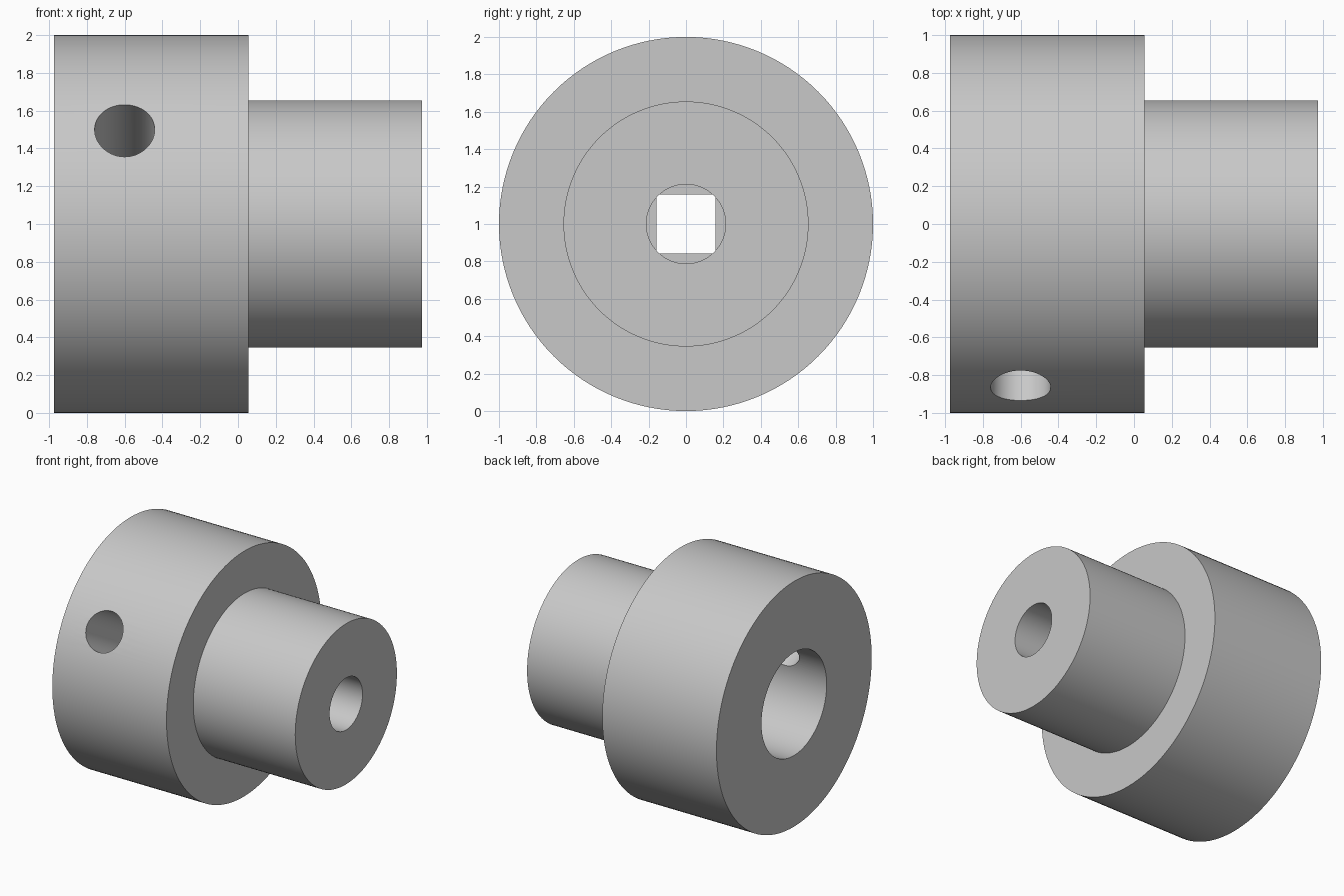
import bpy, bmesh, math
from mathutils import Matrix, Vector

if "Cube" in bpy.data.objects:
    bpy.data.objects.remove(bpy.data.objects["Cube"], do_unlink=True)

SEGMENTS = 128
X_LEFT, X_STEP, X_RIGHT = -0.975, 0.055, 0.975

steel = bpy.data.materials.new("grey_steel")
steel.use_nodes = True
GREY = (0.58, 0.58, 0.58, 1)
steel.diffuse_color = GREY
steel.node_tree.nodes["Principled BSDF"].inputs["Base Color"].default_value = GREY


def make_object(name, bm):
    bmesh.ops.recalc_face_normals(bm, faces=bm.faces)
    mesh = bpy.data.meshes.new(name)
    bm.to_mesh(mesh)
    bm.free()
    mesh.materials.append(steel)
    obj = bpy.data.objects.new(name, mesh)
    bpy.context.collection.objects.link(obj)
    return obj


def lathe(name, profile):
    """Turn an (x, radius) profile about the x axis."""
    bm = bmesh.new()
    verts = [bm.verts.new((x, 0, r)) for x, r in profile]
    edges = [bm.edges.new(pair) for pair in zip(verts, verts[1:])]
    bmesh.ops.spin(bm, geom=verts + edges, cent=(0, 0, 0), axis=(1, 0, 0),
                   angle=math.tau, steps=SEGMENTS, use_duplicate=False)
    bmesh.ops.remove_doubles(bm, verts=bm.verts, dist=1e-5)
    bmesh.ops.translate(bm, verts=bm.verts, vec=(0, 0, 1))
    return make_object(name, bm)


def cut(body, cutter):
    mod = body.modifiers.new(cutter.name, "BOOLEAN")
    mod.operation = "DIFFERENCE"
    mod.solver = "EXACT"
    mod.object = cutter
    cutter.hide_render = True
    bpy.context.view_layer.objects.active = body
    bpy.ops.object.modifier_apply(modifier=mod.name)
    bpy.data.objects.remove(cutter, do_unlink=True)


# Stepped hub with a wide bore on one end, a narrow one on the other
# and a solid web between them
hub = lathe("stepped_hub", [
    (0.0, 0), (0.0, 0.42), (X_LEFT, 0.42), (X_LEFT, 1), (X_STEP, 1),
    (X_STEP, 0.655), (X_RIGHT, 0.655), (X_RIGHT, 0.212), (0.45, 0.212), (0.45, 0)])

# Square drive hole through the web
bm = bmesh.new()
bmesh.ops.create_cube(bm, size=1, matrix=Matrix.Translation((0.22, 0, 1))
                      @ Matrix.Diagonal((0.8, 0.316, 0.316, 1)))
cut(hub, make_object("square_cutter", bm))

# Radial screw hole, tilted upward at the front, into the wide bore
direction = Vector((0, -math.cos(math.radians(30)), math.sin(math.radians(30))))
bm = bmesh.new()
bmesh.ops.create_cone(bm, cap_ends=True, segments=64, radius1=0.159, radius2=0.159, depth=1,
                      matrix=Matrix.Translation(Vector((-0.6, 0, 1)) + direction * 0.7)
                      @ direction.to_track_quat("Z", "Y").to_matrix().to_4x4())
cut(hub, make_object("screw_hole_cutter", bm))

# Smooth round walls, crisp rims
bpy.ops.object.select_all(action="DESELECT")
hub.select_set(True)
bpy.context.view_layer.objects.active = hub
bpy.ops.object.shade_smooth_by_angle(angle=math.radians(30))
